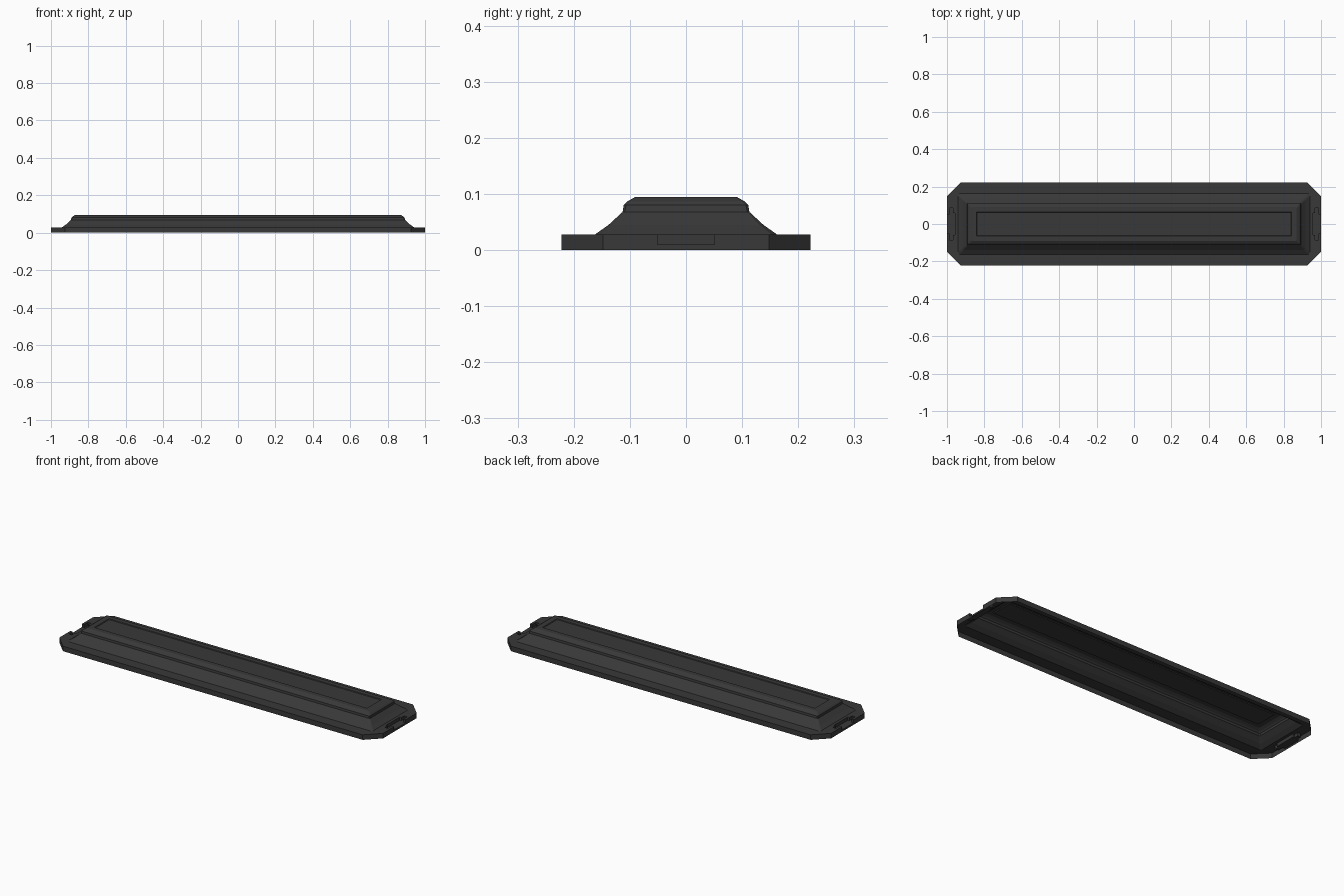
import bpy, bmesh

if "Cube" in bpy.data.objects:
    bpy.data.objects.remove(bpy.data.objects["Cube"])

dark = bpy.data.materials.new("dark_plastic")
dark.diffuse_color = (0.04, 0.04, 0.04, 1)
dark.use_nodes = True
dark.node_tree.nodes["Principled BSDF"].inputs["Base Color"].default_value = dark.diffuse_color


def octagon(bm, x, y, z, c):
    # chamfered rectangle, counter-clockwise
    pts = [(x, -y + c), (x, y - c), (x - c, y), (-x + c, y),
           (-x, y - c), (-x, -y + c), (-x + c, -y), (x - c, -y)]
    return [bm.verts.new((px, py, z)) for px, py in pts]


def add_object(name, bm):
    bmesh.ops.recalc_face_normals(bm, faces=bm.faces)
    mesh = bpy.data.meshes.new(name)
    bm.to_mesh(mesh)
    bm.free()
    obj = bpy.data.objects.new(name, mesh)
    bpy.context.collection.objects.link(obj)
    return obj


# Cover body: stacked rings (half length, half width, height, chamfer)
rings = [(1.0, 0.222, 0.0, 0.074), (1.0, 0.222, 0.028, 0.074),
         (0.942, 0.162, 0.028, 0.010), (0.918, 0.138, 0.045, 0.007),
         (0.893, 0.113, 0.068, 0.004), (0.891, 0.111, 0.080, 0.004),
         (0.884, 0.104, 0.087, 0.004), (0.870, 0.090, 0.095, 0.004),
         (0.842, 0.064, 0.095, 0.002), (0.839, 0.061, 0.091, 0.002)]
bm = bmesh.new()
loops = [octagon(bm, *r) for r in rings]
for a, b in zip(loops, loops[1:]):
    for i in range(8):
        j = (i + 1) % 8
        bm.faces.new((a[i], a[j], b[j], b[i]))
bm.faces.new(loops[0])
bm.faces.new(loops[-1])
cover = add_object("cover", bm)
cover.data.materials.append(dark)

# Clip notches in both ends, with small side undercuts
half = [(1.05, 0.051), (0.986, 0.051), (0.986, 0.085), (0.967, 0.085),
        (0.967, 0.06), (0.957, 0.06)]
outline = half + [(x, -y) for x, y in reversed(half)]
cutters = []
for s in (-1, 1):
    bm = bmesh.new()
    face = bm.faces.new([bm.verts.new((s * x, y, 0.01)) for x, y in outline])
    ext = bmesh.ops.extrude_face_region(bm, geom=[face])
    for v in ext["geom"]:
        if isinstance(v, bmesh.types.BMVert):
            v.co.z = 0.05
    if not any(set(f.verts) == set(face.verts) for f in bm.faces):
        bm.faces.new(face.verts)
    cutter = add_object("notch_cutter", bm)
    cutter.hide_render = True
    cutters.append(cutter)
    mod = cover.modifiers.new("notch", 'BOOLEAN')
    mod.operation = 'DIFFERENCE'
    mod.solver = 'EXACT'
    mod.object = cutter

# Bake the notches, then open the underside so the cover is a hollow shell
graph = bpy.context.evaluated_depsgraph_get()
mesh = bpy.data.meshes.new_from_object(cover.evaluated_get(graph))
cover.modifiers.clear()
cover.data = mesh
for cutter in cutters:
    bpy.data.objects.remove(cutter)
bm = bmesh.new()
bm.from_mesh(mesh)
under = [f for f in bm.faces if all(abs(v.co.z) < 1e-5 for v in f.verts)]
bmesh.ops.delete(bm, geom=under, context='FACES')
bm.to_mesh(mesh)
bm.free()
